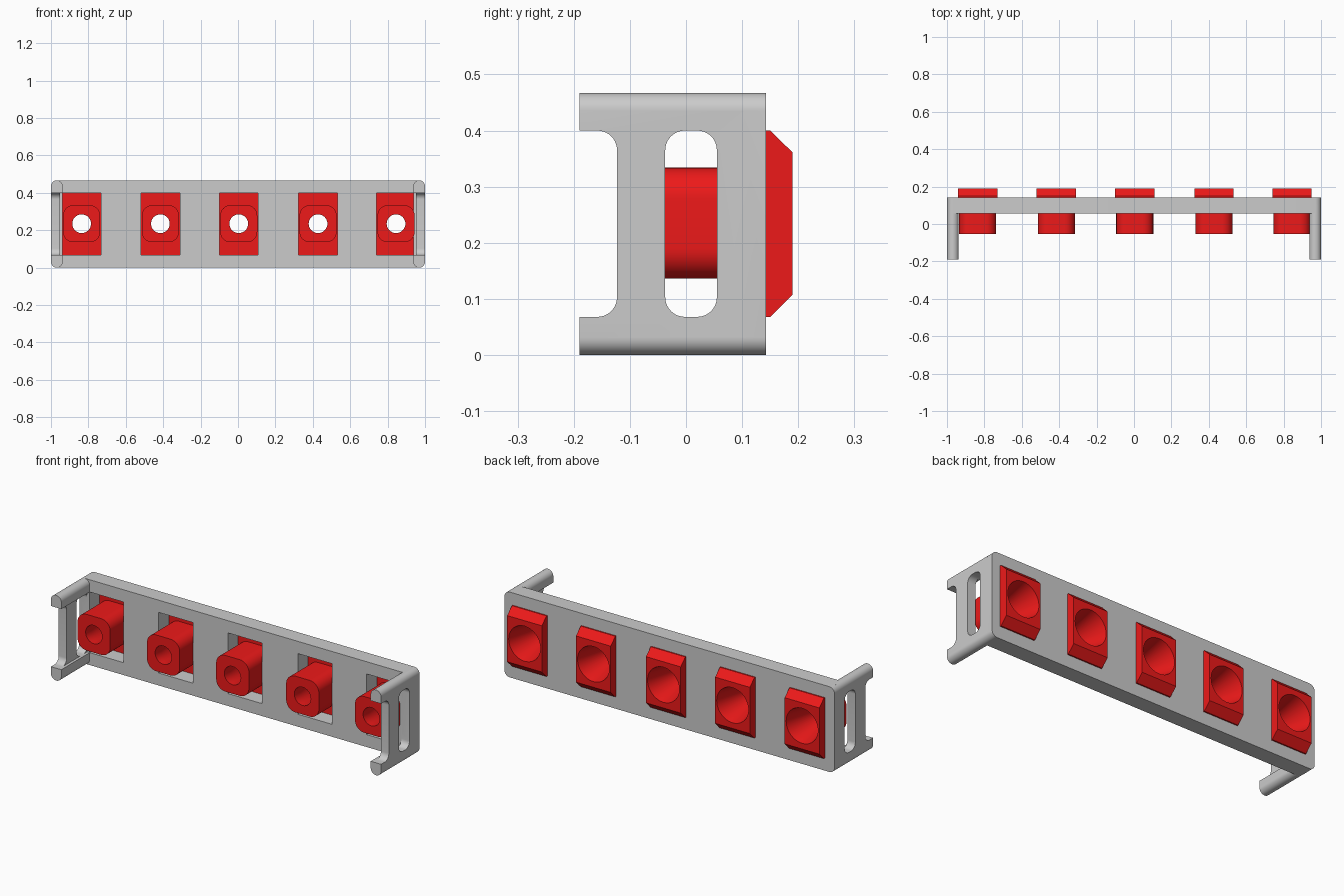
import bpy, bmesh, math
from mathutils import Vector

if "Cube" in bpy.data.objects:
    bpy.data.objects.remove(bpy.data.objects["Cube"])


def rounded(u0, u1, v0, v1, r, n=10):
    """Outline of a rounded rectangle."""
    pts = []
    corners = [(u1 - r, v1 - r), (u0 + r, v1 - r), (u0 + r, v0 + r), (u1 - r, v0 + r)]
    for k, (cu, cv) in enumerate(corners):
        for i in range(n + 1):
            a = math.pi / 2 * (k + i / n)
            pts.append((cu + r * math.cos(a), cv + r * math.sin(a)))
    return pts


def rect(u0, u1, v0, v1):
    return [(u0, v0), (u1, v0), (u1, v1), (u0, v1)]


def loft(name, rings):
    """Closed solid through a list of matching rings."""
    bm = bmesh.new()
    loops = [[bm.verts.new(p) for p in ring] for ring in rings]
    n = len(loops[0])
    for a, b in zip(loops, loops[1:]):
        for i in range(n):
            j = (i + 1) % n
            bm.faces.new((a[i], a[j], b[j], b[i]))
    bm.faces.new(loops[0])
    bm.faces.new(loops[-1])
    bmesh.ops.recalc_face_normals(bm, faces=bm.faces)
    mesh = bpy.data.meshes.new(name)
    bm.to_mesh(mesh)
    bm.free()
    ob = bpy.data.objects.new(name, mesh)
    bpy.context.collection.objects.link(ob)
    return ob


def prism_y(name, pts, y0, y1):
    return loft(name, [[Vector((u, y, v)) for u, v in pts] for y in (y0, y1)])


def prism_x(name, pts, x0, x1):
    return loft(name, [[Vector((x, u, v)) for u, v in pts] for x in (x0, x1)])


def combine(ob, other, op):
    m = ob.modifiers.new("bool", 'BOOLEAN')
    m.operation, m.object, m.solver = op, other, 'EXACT'
    bpy.context.view_layer.objects.active = ob
    bpy.ops.object.modifier_apply(modifier=m.name)
    bpy.data.objects.remove(other)


def smooth(ob):
    bpy.ops.object.select_all(action='DESELECT')
    ob.select_set(True)
    bpy.context.view_layer.objects.active = ob
    bpy.ops.object.shade_smooth_by_angle(angle=math.radians(30))


H, Z0, Z1, ZC = 0.467, 0.068, 0.4, 0.235
FRONT, PLATE, BACK = -0.19, 0.055, 0.143
centres = [-0.836, -0.415, 0.004, 0.428, 0.845]

# Back plate with a window for each lamp holder
frame = prism_y("frame", rounded(-1, 1, 0, H, 0.032), PLATE, BACK)
for c in centres:
    combine(frame, prism_y("window", rect(c - 0.104, c + 0.104, Z0, Z1), 0, 0.2), 'DIFFERENCE')

# Side brackets: rounded bars with an open notch and a long slot
for s in (-1, 1):
    lo, hi = sorted((s * 0.937, s))
    bracket = prism_y("side_bracket", rounded(lo, hi, 0, H, 0.0314), FRONT, BACK - 0.04)
    a, b = sorted((s * 0.85, s * 1.1))
    for y0, y1 in ((-0.3, -0.123), (-0.037, PLATE)):
        combine(bracket, prism_x("slot", rounded(y0, y1, Z0, Z1, 0.035), a, b), 'DIFFERENCE')
    a, b = sorted((s * 0.9, s * 0.952))
    combine(bracket, prism_x("relief", rect(-0.25, PLATE, Z0, Z1), a, b), 'DIFFERENCE')
    combine(frame, bracket, 'UNION')
smooth(frame)

# Lamp holders: chamfered rear block, rounded boss, conical bore
red = bpy.data.materials.new("red")
red.diffuse_color = (0.85, 0.01, 0.01, 1)
red.use_nodes = True
red.node_tree.nodes["Principled BSDF"].inputs["Base Color"].default_value = red.diffuse_color
block = [(BACK, Z0), (0.15, Z0), (0.19, 0.108), (0.19, 0.361), (0.15, Z1), (BACK, Z1)]
holder = prism_x("lamp_holder_1", block, -0.105, 0.105)
boss = prism_y("boss", rounded(-0.099, 0.099, 0.136, 0.334, 0.055), -0.053, 0.16)
combine(holder, boss, 'UNION')
profile = [(-0.1, 0.05), (0.0, 0.05), (0.19, 0.096), (0.21, 0.101)]
bore = loft("bore", [[Vector((r * math.cos(t), y, ZC + r * math.sin(t)))
                      for t in (2 * math.pi * i / 48 for i in range(48))]
                     for y, r in profile])
combine(holder, bore, 'DIFFERENCE')
holder.data.materials.clear()
holder.data.materials.append(red)
smooth(holder)
holder.location.x = centres[0]
for i, c in enumerate(centres[1:], 2):
    ob = holder.copy()
    ob.name = f"lamp_holder_{i}"
    ob.location.x = c
    bpy.context.collection.objects.link(ob)
